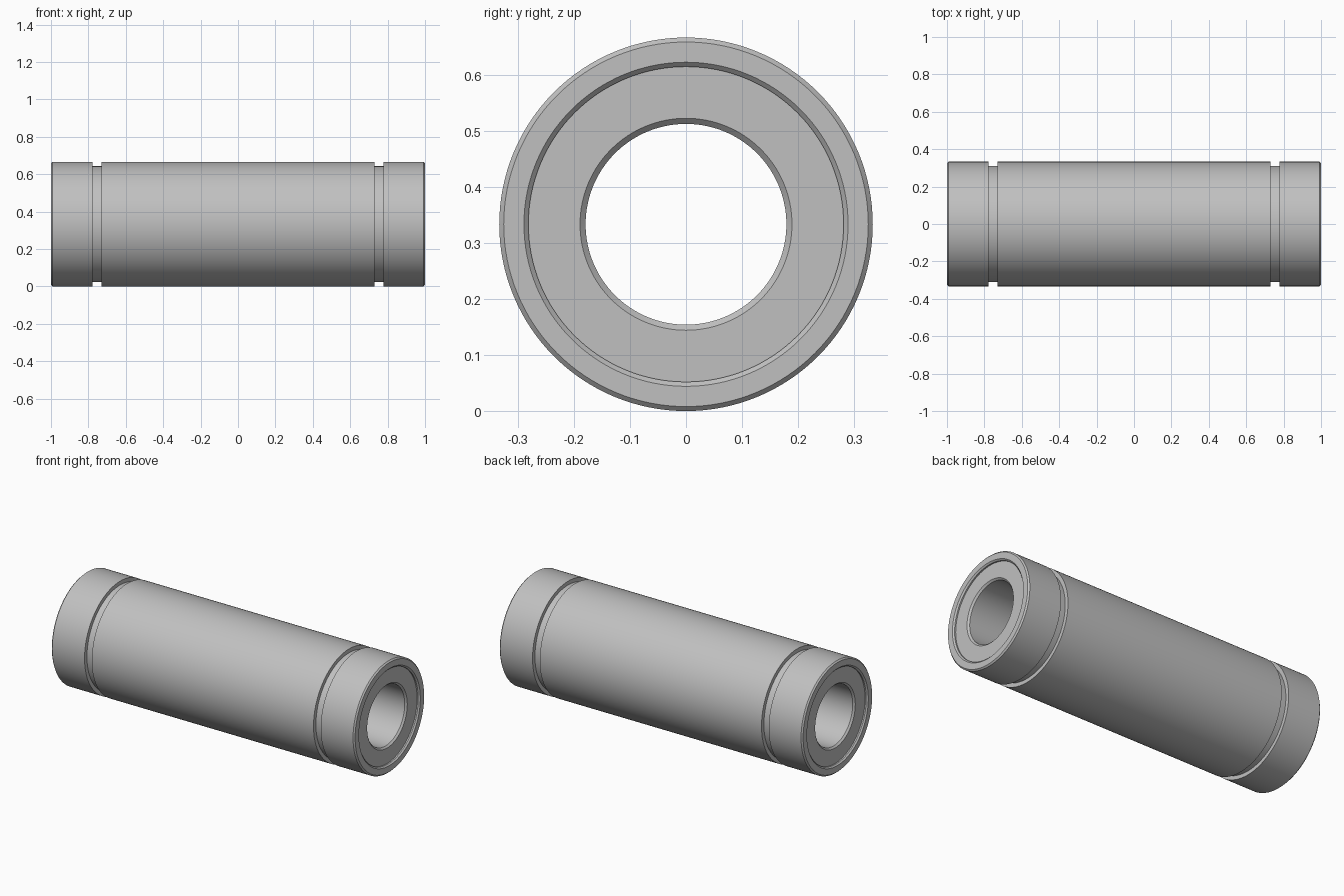
import bpy, math

cube = bpy.data.objects.get("Cube")
if cube:
    bpy.data.objects.remove(cube)

SEGMENTS = 128
RADIUS = 0.333

steel = bpy.data.materials.new("brushed_steel_grey")
steel.use_nodes = True
colour = (0.53, 0.53, 0.53, 1)
steel.diffuse_color = colour
steel.node_tree.nodes["Principled BSDF"].inputs["Base Color"].default_value = colour


def lathe(name, profile):
    """Revolve a closed (x, radius) profile around the x axis."""
    n = len(profile)
    verts, faces = [], []
    for s in range(SEGMENTS):
        a = math.tau * s / SEGMENTS
        verts += [(x, r * math.sin(a), RADIUS + r * math.cos(a)) for x, r in profile]
        t = (s + 1) % SEGMENTS
        for i in range(n):
            j = (i + 1) % n
            faces.append((s * n + i, s * n + j, t * n + j, t * n + i))
    mesh = bpy.data.meshes.new(name)
    mesh.from_pydata(verts, [], faces)
    mesh.materials.append(steel)
    obj = bpy.data.objects.new(name, mesh)
    bpy.context.collection.objects.link(obj)
    # consistent outward normals
    bpy.context.view_layer.objects.active = obj
    obj.select_set(True)
    bpy.ops.object.mode_set(mode='EDIT')
    bpy.ops.mesh.select_all(action='SELECT')
    bpy.ops.mesh.normals_make_consistent(inside=False)
    bpy.ops.object.mode_set(mode='OBJECT')
    bpy.ops.object.shade_smooth_by_angle(angle=math.radians(30))
    obj.select_set(False)
    return obj


def mirrored(half):
    """Complete a profile half (from the middle to +x and back)."""
    return half + [(-x, r) for x, r in reversed(half)]


# One turned sleeve: outer wall, retaining groove, rim, recessed end, bore
lathe("bearing_sleeve", mirrored([
    (0.731, RADIUS), (0.731, 0.310), (0.779, 0.310), (0.779, RADIUS),
    (0.992, RADIUS), (1.0, 0.325),
    (1.0, 0.289), (0.992, 0.281), (0.984, 0.281),
    (0.984, 0.189), (0.974, 0.179),
]))
